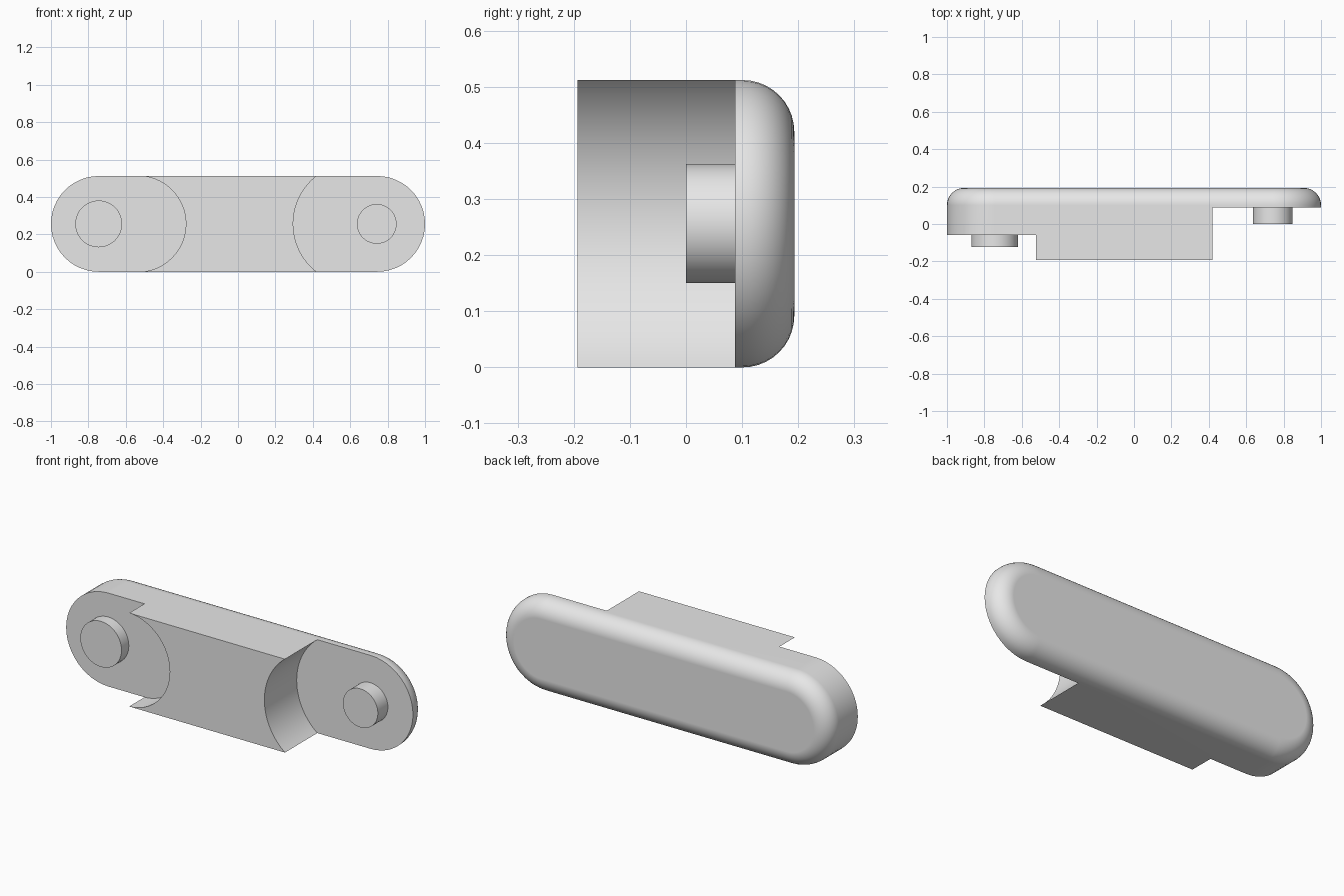
import bpy
import bmesh
from math import pi, sin, cos, radians

R = 0.256            # end radius, also the height of the centre line
CX = 1 - R           # centre of each rounded end
BACK, FRONT = 0.193, -0.193
FILLET = 0.092

if "Cube" in bpy.data.objects:
    bpy.data.objects.remove(bpy.data.objects["Cube"])

grey = bpy.data.materials.new("light grey")
grey.use_nodes = True
grey.diffuse_color = (0.8, 0.8, 0.8, 1)
grey.node_tree.nodes["Principled BSDF"].inputs["Base Color"].default_value = (0.8, 0.8, 0.8, 1)


def loft(name, rings):
    """Solid through (y, outline) rings, each outline a list of (x, z)."""
    bm = bmesh.new()
    loops = [[bm.verts.new((x, y, z + R)) for x, z in pts] for y, pts in rings]
    for a, b in zip(loops, loops[1:]):
        for i in range(len(a)):
            j = (i + 1) % len(a)
            bm.faces.new((a[i], a[j], b[j], b[i]))
    bm.faces.new(loops[0])
    bm.faces.new(loops[-1])
    bmesh.ops.recalc_face_normals(bm, faces=bm.faces)
    mesh = bpy.data.meshes.new(name)
    bm.to_mesh(mesh)
    bm.free()
    mesh.materials.append(grey)
    obj = bpy.data.objects.new(name, mesh)
    bpy.context.collection.objects.link(obj)
    return obj


def arc(cx, radius, start, end, steps):
    angles = [radians(start + (end - start) * i / steps) for i in range(steps + 1)]
    return [(cx + radius * cos(a), radius * sin(a)) for a in angles]


def stadium(inset):
    r = R - inset
    return arc(CX, r, -90, 90, 24) + arc(-CX, r, 90, 270, 24)


def select_only(obj):
    bpy.ops.object.select_all(action='DESELECT')
    obj.select_set(True)
    bpy.context.view_layer.objects.active = obj


# Pill-shaped body with a rounded back edge
rings = [(FRONT, stadium(0))]
for i in range(11):
    a = pi / 2 * i / 10
    rings.append((BACK - FILLET * (1 - sin(a)), stadium(FILLET * (1 - cos(a)))))
body = loft("body", rings)


# Stepped recesses at both ends, each with a curved inner wall
def recess(name, curve, side, floor):
    end_x = curve[0][0]
    outline = curve + [(end_x, 0.5 if curve[-1][1] > 0 else -0.5),
                       (side * 1.5, 0.5 if curve[-1][1] > 0 else -0.5),
                       (side * 1.5, -0.5 if curve[-1][1] > 0 else 0.5),
                       (end_x, -0.5 if curve[-1][1] > 0 else 0.5)]
    cutter = loft(name, [(-0.5, outline), (floor, outline)])
    select_only(body)
    mod = body.modifiers.new(name, 'BOOLEAN')
    mod.operation = 'DIFFERENCE'
    mod.solver = 'EXACT'
    mod.object = cutter
    bpy.ops.object.modifier_apply(modifier=mod.name)
    bpy.data.objects.remove(cutter)


recess("right_recess", arc(-0.535, R + 0.0005, -90, 90, 32), -1, -0.06)
recess("left_recess", arc(0.62, 0.325, 240, 120, 32), 1, 0.087)


# Round pegs standing on the recess floors
def peg(name, x, radius, front, floor):
    circle = arc(x, radius, 0, 352.5, 47)
    return loft(name, [(front, circle), (floor + 0.005, circle)])


parts = [body,
         peg("right_peg", -0.745, 0.125, -0.123, -0.06),
         peg("left_peg", 0.742, 0.106, 0.0, 0.087)]

# Smooth the curves, keep the corners crisp
for obj in parts:
    select_only(obj)
    bpy.ops.object.shade_smooth_by_angle(angle=radians(30))
    mod = obj.modifiers.new("flat_faces", 'WEIGHTED_NORMAL')
    mod.keep_sharp = True
